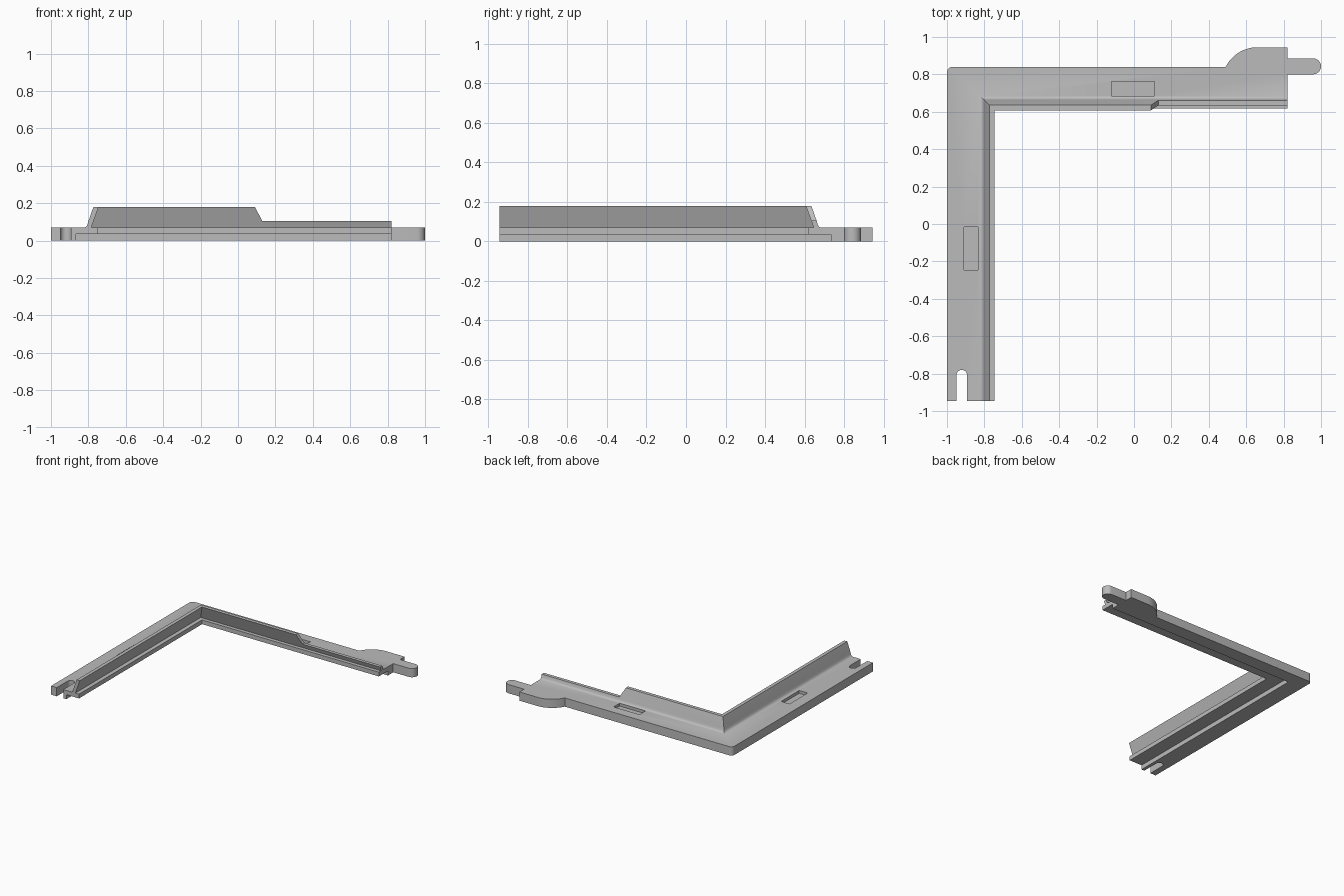
import bpy, bmesh
from math import sin, cos, radians

cube = bpy.data.objects.get("Cube")
if cube:
    bpy.data.objects.remove(cube, do_unlink=True)

grey = bpy.data.materials.new("plain grey")
grey.use_nodes = True
grey.diffuse_color = (0.5, 0.5, 0.5, 1)
grey.node_tree.nodes["Principled BSDF"].inputs["Base Color"].default_value = (0.5, 0.5, 0.5, 1)

LEFT, BACK, FRONT, END = -1.0, 0.84, -0.945, 0.82
TIP_X, TIP_Y = -0.745, 0.607      # inner corner of the rib tip
THICK = 0.07


def loft(name, rings):
    """Closed solid through matching rings of points."""
    bm = bmesh.new()
    loops = [[bm.verts.new(p) for p in ring] for ring in rings]
    n = len(loops[0])
    for a, b in zip(loops, loops[1:]):
        for i in range(n):
            j = (i + 1) % n
            bm.faces.new((a[i], a[j], b[j], b[i]))
    bm.faces.new(loops[0])
    bm.faces.new(loops[-1])
    bmesh.ops.recalc_face_normals(bm, faces=bm.faces)
    mesh = bpy.data.meshes.new(name)
    bm.to_mesh(mesh)
    bm.free()
    mesh.materials.append(grey)
    obj = bpy.data.objects.new(name, mesh)
    bpy.context.collection.objects.link(obj)
    return obj


def prism(name, outline, z0, z1):
    return loft(name, [[(x, y, z) for x, y in outline] for z in (z0, z1)])


def box(name, x0, x1, y0, y1, z0, z1):
    return prism(name, [(x0, y0), (x1, y0), (x1, y1), (x0, y1)], z0, z1)


def arc(cx, cy, r, a0, a1, steps=10):
    angles = [radians(a0 + (a1 - a0) * i / steps) for i in range(steps + 1)]
    return [(cx + r * cos(a), cy + r * sin(a)) for a in angles]


def combine(target, other, operation):
    other.hide_render = True
    mod = target.modifiers.new(operation.lower(), "BOOLEAN")
    mod.operation, mod.object, mod.solver = operation, other, "EXACT"
    bpy.context.view_layer.objects.active = target
    bpy.ops.object.modifier_apply(modifier=mod.name)
    bpy.data.objects.remove(other, do_unlink=True)


# Flat corner plate: round notch, rounded corner, curved shoulder, end tab
outline = [(LEFT, FRONT), (-0.95, FRONT)]
outline += arc(-0.921, -0.809, 0.029, 180, 0, 12)
outline += [(-0.892, FRONT), (-0.752, FRONT), (-0.752, 0.618), (END, 0.618), (END, 0.8)]
outline += arc(0.957, 0.843, 0.043, -90, 90, 12)
outline += [(END, 0.886), (END, 0.945)]
outline += arc(0.66, 0.755, 0.19, 90, 153.5, 12)
outline += arc(LEFT + 0.03, BACK - 0.03, 0.03, 90, 180, 6)
frame = prism("corner_frame", outline, 0, THICK)

# Leaning rib with a soft outer foot, mitred at the corner
profile = [(0.04, 0.05), (0.04, THICK), (0, 0.18), (0.028, 0.18), (0.056, 0.1),
           (0.06, 0.085), (0.066, 0.075), (0.075, THICK), (0.075, 0.05)]
rib = loft("rib", [
    [(TIP_X - u, FRONT, z) for u, z in profile],
    [(TIP_X - u, TIP_Y + u, z) for u, z in profile],
    [(END, TIP_Y + u, z) for u, z in profile]])

# Lower the rib beyond its sloped end
slope = [(0.13, 0.105), (1, 0.105), (1, 0.25), (0.053, 0.25)]
combine(rib, loft("rib_cutter", [[(x, y, z) for x, z in slope] for y in (0.5, 0.8)]),
        "DIFFERENCE")
combine(frame, rib, "UNION")

# Stepped recess under the inner edge
step = [(-0.865, -1.1), (-0.6, -1.1), (-0.6, 0.5), (1.1, 0.5), (1.1, 0.733), (-0.865, 0.733)]
# Keep the recess short of the tab
combine(frame, prism("recess_cutter", step, -0.1, 0.036), "DIFFERENCE")

# Shallow pockets in the top
for x0, x1, y0, y1 in ((-0.12, 0.11, 0.685, 0.762), (-0.91, -0.835, -0.245, -0.015)):
    combine(frame, box("pocket_cutter", x0, x1, y0, y1, 0.047, 0.2), "DIFFERENCE")

# Smooth curved parts, keep edges sharp
bpy.ops.object.select_all(action="DESELECT")
frame.select_set(True)
bpy.context.view_layer.objects.active = frame
bpy.ops.object.shade_smooth_by_angle(angle=radians(32))
